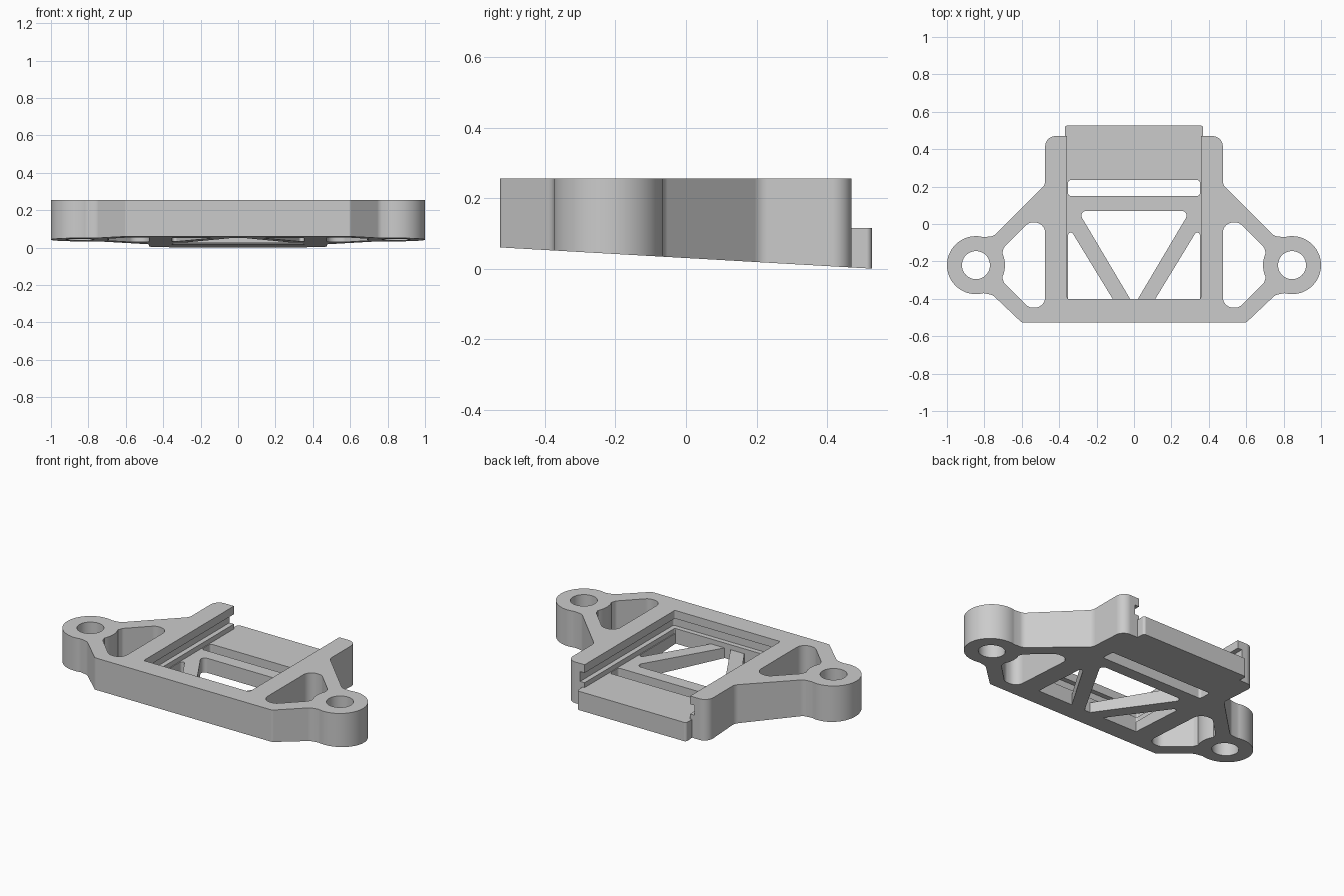
import bpy, bmesh
from math import sin, cos, tan, radians
from mathutils import Vector

cube = bpy.data.objects.get("Cube")
if cube:
    bpy.data.objects.remove(cube, do_unlink=True)

TOP, FLOOR, BACK, FRONT = 0.255, 0.115, 0.47, -0.527
EAR = (0.845, -0.22)

grey = bpy.data.materials.new("light grey plastic")
grey.use_nodes = True
colour = (0.6, 0.6, 0.6, 1)
grey.diffuse_color = colour
grey.node_tree.nodes["Principled BSDF"].inputs["Base Color"].default_value = colour


def slope(y):
    """Height of the tilted underside."""
    return 0.03 - 0.057 * y


def arc(centre, radius, start, end, steps):
    """Points along an arc, as sharp corners."""
    angles = [radians(start + (end - start) * i / steps) for i in range(steps + 1)]
    return [(centre[0] + radius * cos(a), centre[1] + radius * sin(a), 0) for a in angles]


def rounded(corners, steps=8):
    """Turn (x, y, radius) corners into a filleted outline."""
    out = []
    for i, (x, y, r) in enumerate(corners):
        p = Vector((x, y))
        if r == 0:
            out.append(p)
            continue
        a = (Vector(corners[i - 1][:2]) - p).normalized()
        b = (Vector(corners[(i + 1) % len(corners)][:2]) - p).normalized()
        half = a.angle(b) / 2
        centre = p + (a + b).normalized() * (r / sin(half))
        reach = r / tan(half)
        u, v = p + a * reach - centre, p + b * reach - centre
        for k in range(steps + 1):
            t = k / steps
            sweep = u.angle(v)
            out.append(centre + (u * sin((1 - t) * sweep) + v * sin(t * sweep)) / sin(sweep))
    return out


def prism(name, corners, bottom, top):
    """Extrude an outline; bottom may be a height or a function of y."""
    bm = bmesh.new()
    pts = rounded(corners)
    low = [bm.verts.new((p.x, p.y, bottom(p.y) if callable(bottom) else bottom)) for p in pts]
    high = [bm.verts.new((p.x, p.y, top)) for p in pts]
    bm.faces.new(low)
    bm.faces.new(high)
    for i in range(len(pts)):
        bm.faces.new((low[i - 1], low[i], high[i], high[i - 1]))
    bmesh.ops.recalc_face_normals(bm, faces=bm.faces)
    mesh = bpy.data.meshes.new(name)
    bm.to_mesh(mesh)
    bm.free()
    mesh.materials.append(grey)
    obj = bpy.data.objects.new(name, mesh)
    bpy.context.collection.objects.link(obj)
    return obj


def mirror(corners):
    return [(-x, y, r) for x, y, r in reversed(corners)]


def box(half_width, y0, y1, r0=0, r1=0):
    right = [(half_width, y0, r0), (half_width, y1, r1)]
    return right + mirror(right)


def select_only(obj):
    bpy.ops.object.select_all(action='DESELECT')
    obj.select_set(True)
    bpy.context.view_layer.objects.active = obj


def cut(obj, corners, bottom=-0.2, top=0.4):
    cutter = prism("cutter", corners, bottom, top)
    cutter.hide_render = True
    mod = obj.modifiers.new("cut", 'BOOLEAN')
    mod.operation, mod.solver, mod.object = 'DIFFERENCE', 'EXACT', cutter
    select_only(obj)
    bpy.ops.object.modifier_apply(modifier=mod.name)
    bpy.data.objects.remove(cutter, do_unlink=True)


def finish(obj):
    select_only(obj)
    bpy.ops.object.shade_smooth_by_angle(angle=radians(25))
    mod = obj.modifiers.new("flat faces", 'WEIGHTED_NORMAL')
    mod.keep_sharp = True


# Bracket body with two round mounting ears
side = [(0.6, FRONT, 0.02), (0.755, -0.38, 0.05)]
side += arc(EAR, 0.155, -105, 105, 40)
side += [(0.75, -0.065, 0.05), (0.475, 0.21, 0.05), (0.475, BACK, 0.055)]
body = prism("bracket_body", side + mirror(side), slope, TOP)

# Sliding channel, open at the back, with grooves under the rail lips
cut(body, box(0.357, -0.402, 0.8, r0=0.01), FLOOR)
cut(body, box(0.387, -0.432, 0.8, r0=0.01), 0.145, 0.205)

# Cross slot and central window in the floor
cut(body, box(0.352, 0.15, 0.235, 0.015, 0.015), top=0.14)
window = [(0.02, -0.402, 0), (0.3, 0.07, 0.025)]
cut(body, window + mirror(window), top=0.14)

# Corner windows, side pockets and ear holes
corner_window = [(0.113, -0.402, 0), (0.352, -0.402, 0), (0.352, -0.01, 0.014)]
pocket = [(0.475, 0.008, 0.055), (0.475, -0.447, 0.055), (0.562, -0.447, 0.05),
          (0.695, -0.315, 0.03)]
pocket += arc(EAR, 0.155, 205, 155, 10)
pocket += [(0.695, -0.125, 0.03), (0.562, 0.008, 0.05)]
hole = arc(EAR, 0.075, 0, 352.5, 47)
for shape in (corner_window, pocket, hole):
    height = 0.14 if shape is corner_window else 0.4
    cut(body, shape, top=height)
    cut(body, mirror(shape), top=height)
finish(body)

# Floor tongue sticking out behind the rails
tongue = prism("floor_tongue", box(0.37, BACK, 0.527, r1=0.015), slope, FLOOR)
finish(tongue)
